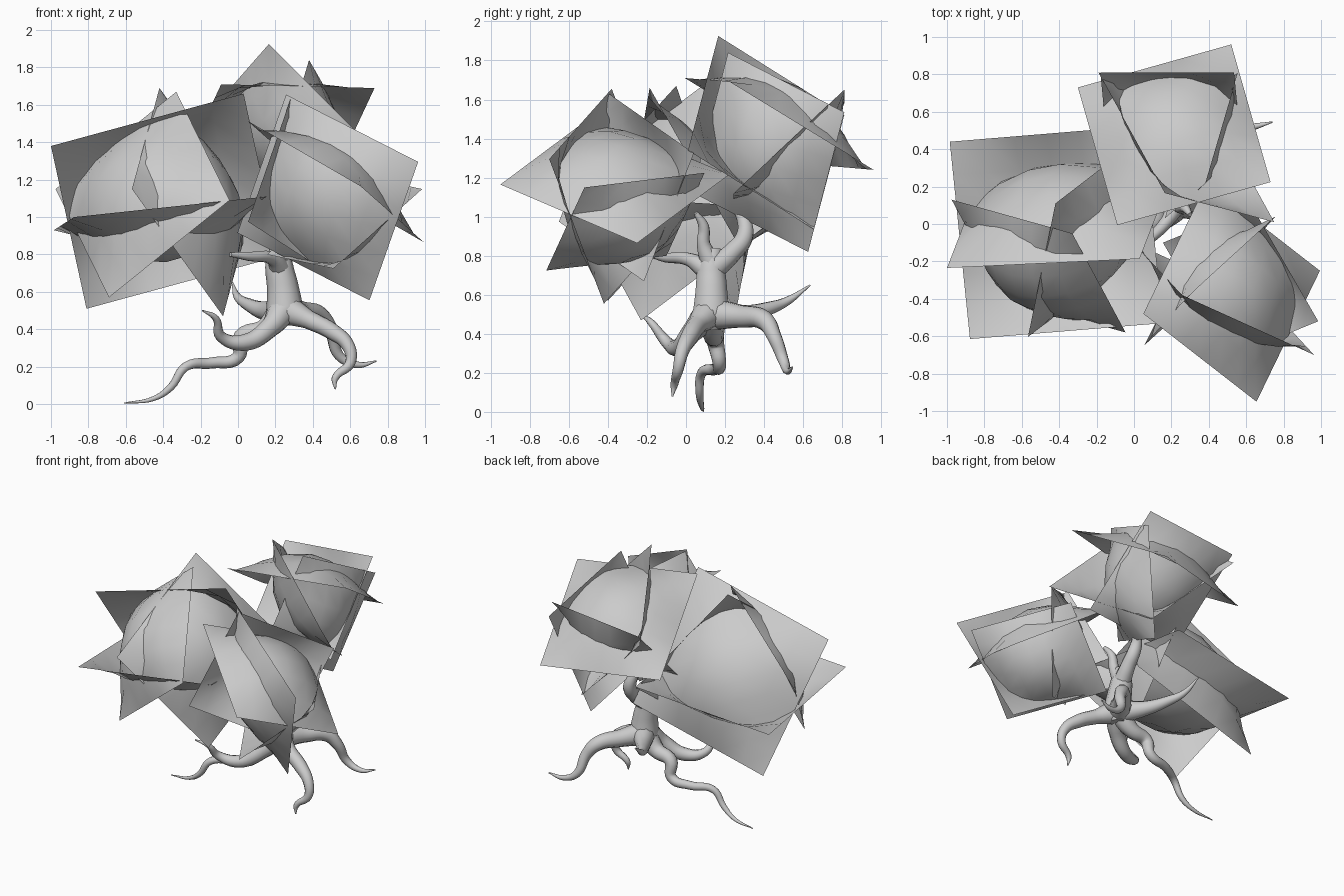
import bpy, bmesh
from mathutils import Vector

grey = bpy.data.materials.new("pale_grey")
grey.diffuse_color = (0.6, 0.6, 0.6, 1)


def tube(name, pts):
    """Tapered smooth limb; each point is (x, y, z, radius)."""
    cu = bpy.data.curves.new(name, 'CURVE')
    cu.dimensions = '3D'
    cu.bevel_depth = 1.0
    cu.bevel_resolution = 3
    cu.resolution_u = 6
    cu.use_fill_caps = True
    sp = cu.splines.new('BEZIER')
    sp.bezier_points.add(len(pts) - 1)
    for bp, p in zip(sp.bezier_points, pts):
        bp.co = p[:3]
        bp.radius = p[3]
        bp.handle_left_type = bp.handle_right_type = 'AUTO'
    ob = bpy.data.objects.new(name, cu)
    bpy.context.collection.objects.link(ob)
    bpy.ops.object.select_all(action='DESELECT')
    ob.select_set(True)
    bpy.context.view_layer.objects.active = ob
    bpy.ops.object.convert(target='MESH')
    bpy.ops.object.shade_smooth()
    ob = bpy.context.object
    ob.data.materials.clear()
    ob.data.materials.append(grey)


def foliage(name, cards, bulge=0.25, n=6):
    """Cluster of square leaf cards, each domed outward.
    A card is (corner, next corner, centre, outward direction)."""
    bm = bmesh.new()
    for p, q, c, out in cards:
        p, q, c = Vector(p), Vector(q), Vector(c)
        r = 2 * c - p
        ex, ey = (q - p) / 2, (r - q) / 2
        nor = ex.cross(ey).normalized()
        if nor.dot(Vector(out)) < 0:
            nor.negate()
        h = bulge * (ex.length + ey.length)
        grid = []
        for i in range(n + 1):
            u = 2 * i / n - 1
            row = []
            for j in range(n + 1):
                v = 2 * j / n - 1
                row.append(bm.verts.new(c + ex * u + ey * v
                                        + nor * h * (1 - u * u) * (1 - v * v)))
            grid.append(row)
        for i in range(n):
            for j in range(n):
                f = bm.faces.new((grid[i][j], grid[i + 1][j],
                                  grid[i + 1][j + 1], grid[i][j + 1]))
                f.smooth = True
                f.normal_update()
                if f.normal.dot(nor) < 0:
                    f.normal_flip()
    me = bpy.data.meshes.new(name)
    bm.to_mesh(me)
    bm.free()
    me.materials.append(grey)
    bpy.context.collection.objects.link(bpy.data.objects.new(name, me))


# trunk and branches
tube("trunk", [(.25, .13, .42, .05), (.25, .13, .5, .1), (.24, .13, .62, .085),
               (.22, .13, .74, .075), (.22, .14, .84, .05)])
tube("left_branch", [(.23, .12, .72, .06), (.18, .02, .78, .035),
                     (.06, -.1, .79, .025), (-.04, -.17, .8, .012)])
tube("right_branch", [(.23, .13, .76, .055), (.25, .09, .86, .035),
                      (.27, .09, .95, .028), (.3, .05, 1.02, .012)])
tube("back_branch", [(.23, .15, .74, .06), (.25, .24, .82, .05), (.25, .3, .9, .045),
                     (.22, .29, 1.0, .035), (.19, .23, 1.1, .025),
                     (.19, .24, 1.17, .02), (.2, .27, 1.19, .01)])

# roots
tube("long_left_root", [(.24, .13, .5, .08), (.14, .14, .4, .055), (.02, .15, .36, .045),
                        (.0, .17, .25, .035), (-.14, .15, .22, .03), (-.28, .08, .2, .025),
                        (-.36, .07, .09, .02), (-.45, .08, .03, .013), (-.61, .09, .005, .003)])
tube("front_left_root", [(.24, .11, .5, .08), (.17, .03, .41, .055), (.04, -.04, .33, .045),
                         (-.09, -.1, .36, .03), (-.12, -.18, .46, .018), (-.19, -.23, .5, .004)])
tube("front_right_root", [(.27, .11, .5, .08), (.38, .06, .45, .05), (.5, .02, .39, .045),
                          (.59, -.02, .31, .035), (.6, -.04, .22, .028),
                          (.52, -.06, .14, .02), (.52, -.07, .08, .004)])
tube("back_right_root", [(.26, .16, .5, .08), (.34, .28, .49, .06), (.44, .4, .47, .05),
                         (.5, .45, .39, .038), (.54, .5, .26, .028),
                         (.64, .52, .21, .018), (.74, .545, .23, .004)])
tube("back_left_root", [(.24, .15, .5, .08), (.14, .3, .5, .05), (.06, .42, .53, .035),
                        (.0, .52, .57, .022), (-.03, .635, .65, .004)])

# left leaf cluster: back, underside, right and front-left cards
foliage("left_foliage", [
    ((-1.0, -.235, 1.38), (.03, -.186, 1.66), (-.39, .035, 1.085), (0, .87, .48)),
    ((-.985, .44, .93), (-.877, -.615, 1.0), (-.415, -.045, 1.02), (0, 0, -1)),
    ((-.42, .11, 1.69), (-.567, -.604, 1.15), (-.25, -.06, 1.08), (.34, -.18, .15)),
    ((-.33, -.05, 1.67), (-.975, .13, 1.15), (-.51, -.225, 1.12), (-.33, -.52, .27)),
])

# right leaf cluster: front, top, back-left and underside cards
foliage("right_foliage", [
    ((.257, -.38, 1.655), (.963, -.70, 1.295), (.48, -.40, 1.105), (-.33, -.61, -.11)),
    ((.655, -.95, 1.165), (.05, -.48, 1.515), (.522, -.365, 1.19), (.26, .09, .58)),
    ((.756, .04, 1.325), (.53, -.215, .67), (.405, -.305, 1.15), (-.67, .74, -.06)),
    ((.51, -.715, .725), (.985, -.52, 1.15), (.57, -.31, .975), (.39, .42, -.8)),
])

# back leaf cluster: top, left, right and back cards
foliage("back_foliage", [
    ((-.30, .73, 1.26), (.52, .96, 1.24), (.215, .477, 1.475), (0, .4, .9)),
    ((.165, .165, 1.925), (-.19, .81, 1.52), (.28, .41, 1.43), (-.44, -.45, -.33)),
    ((.38, .215, 1.84), (.555, .81, 1.535), (.36, .42, 1.33), (.25, -.12, -.09)),
    ((-.18, .81, 1.58), (.535, .81, 1.65), (.205, .527, 1.35), (0, .72, -.69)),
])
